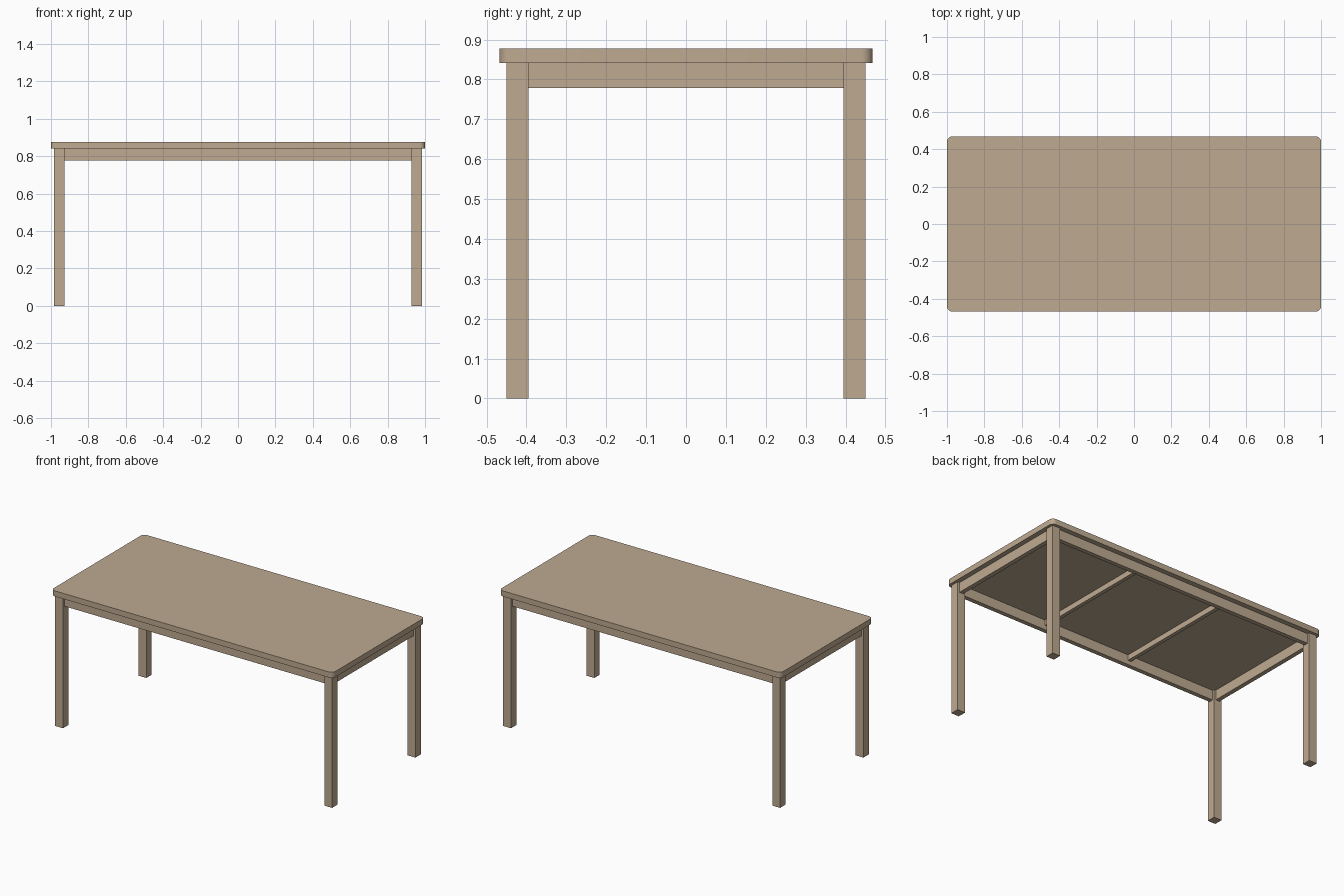
import bpy, bmesh

if "Cube" in bpy.data.objects:
    bpy.data.objects.remove(bpy.data.objects["Cube"])

wood = bpy.data.materials.new("light_wood")
wood.diffuse_color = (0.515, 0.402, 0.283, 1.0)
wood.use_nodes = True
wood.node_tree.nodes["Principled BSDF"].inputs["Base Color"].default_value = wood.diffuse_color


def box(name, x0, x1, y0, y1, z0, z1, corner=0.0):
    """Axis-aligned box; optional rounding of its vertical edges."""
    bm = bmesh.new()
    bmesh.ops.create_cube(bm, size=1.0)
    for v in bm.verts:
        v.co.x = x1 if v.co.x > 0 else x0
        v.co.y = y1 if v.co.y > 0 else y0
        v.co.z = z1 if v.co.z > 0 else z0
    if corner:
        edges = [e for e in bm.edges
                 if abs(e.verts[0].co.z - e.verts[1].co.z) > 0.001]
        bmesh.ops.bevel(bm, geom=edges, offset=corner, segments=6,
                        profile=0.5, affect='EDGES')
    bmesh.ops.recalc_face_normals(bm, faces=bm.faces)
    mesh = bpy.data.meshes.new(name)
    bm.to_mesh(mesh)
    bm.free()
    mesh.materials.append(wood)
    ob = bpy.data.objects.new(name, mesh)
    bpy.context.collection.objects.link(ob)
    return ob


TOP_Z, UNDER_Z, APRON_Z = 0.877, 0.841, 0.778
LX0, LX1 = 0.928, 0.983     # leg inner / outer x
LY0, LY1 = 0.395, 0.45      # leg inner / outer y
RECESS, THICK = 0.014, 0.028

# Table top with rounded corners
top = box("table_top", -1, 1, -0.468, 0.468, UNDER_Z, TOP_Z, corner=0.028)
bpy.context.view_layer.objects.active = top
top.select_set(True)
bpy.ops.object.shade_smooth_by_angle()

# Four square legs
for sx, nx in ((-1, "left"), (1, "right")):
    for sy, ny in ((-1, "front"), (1, "back")):
        xs = sorted((sx * LX0, sx * LX1))
        ys = sorted((sy * LY0, sy * LY1))
        box(f"{ny}_{nx}_leg", *xs, *ys, 0, UNDER_Z)

# Aprons between the legs, set back from the outer leg faces
for s, n in ((-1, "front"), (1, "back")):
    ys = sorted((s * (LY1 - RECESS), s * (LY1 - RECESS - THICK)))
    box(f"{n}_apron", -LX0, LX0, *ys, APRON_Z, UNDER_Z)
for s, n in ((-1, "left"), (1, "right")):
    xs = sorted((s * (LX1 - RECESS), s * (LX1 - RECESS - THICK)))
    box(f"{n}_apron", *xs, -LY0, LY0, APRON_Z, UNDER_Z)

# Two cross bars under the top
bar_y = LY1 - RECESS - THICK
for s, n in ((-1, "left"), (1, "right")):
    box(f"{n}_cross_bar", s * 0.31 - 0.012, s * 0.31 + 0.012,
        -bar_y, bar_y, UNDER_Z - 0.035, UNDER_Z)
